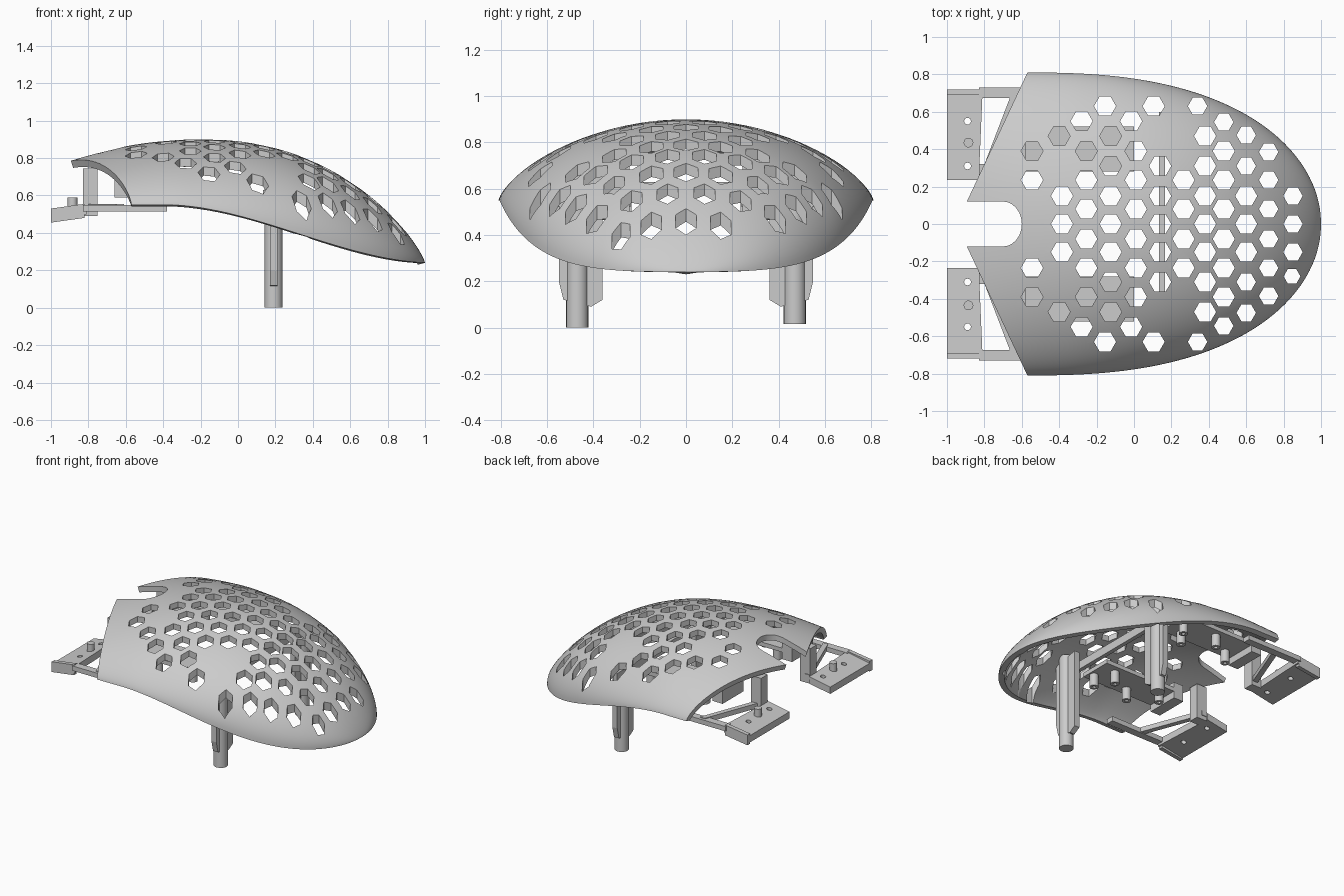
import bpy, bmesh, math
from mathutils import Matrix

old = bpy.data.objects.get("Cube")
if old:
    bpy.data.objects.remove(old, do_unlink=True)

grey = bpy.data.materials.new("light grey plastic")
grey.use_nodes = True
colour = (0.6, 0.6, 0.6, 1)
grey.diffuse_color = colour
grey.node_tree.nodes["Principled BSDF"].inputs["Base Color"].default_value = colour


def finish(name, bm):
    bmesh.ops.recalc_face_normals(bm, faces=bm.faces)
    mesh = bpy.data.meshes.new(name)
    bm.to_mesh(mesh)
    bm.free()
    mesh.materials.append(grey)
    obj = bpy.data.objects.new(name, mesh)
    bpy.context.collection.objects.link(obj)
    return obj


def smooth(obj):
    bpy.ops.object.select_all(action="DESELECT")
    obj.select_set(True)
    bpy.context.view_layer.objects.active = obj
    bpy.ops.object.shade_smooth_by_angle(angle=math.radians(30))


def add_prism(bm, outline, low, high, tilt=0):
    """Extrude an xy outline; tilt raises it along x."""
    rings = [[bm.verts.new((x, y, z + tilt * (x + 1))) for x, y in outline]
             for z in (low, high)]
    bm.faces.new(rings[0][::-1])
    bm.faces.new(rings[1])
    n = len(outline)
    for i in range(n):
        j = (i + 1) % n
        bm.faces.new((rings[0][i], rings[0][j], rings[1][j], rings[1][i]))


def circle(x, y, r, n=6):
    return [(x + r * math.cos(math.tau * i / n), y + r * math.sin(math.tau * i / n))
            for i in range(n)]


def prism(name, outline, low, high, tilt=0):
    bm = bmesh.new()
    add_prism(bm, outline, low, high, tilt)
    return finish(name, bm)


def box(x0, x1, y0, y1):
    return [(x0, y0), (x1, y0), (x1, y1), (x0, y1)]


def bake(obj):
    bpy.context.view_layer.update()
    graph = bpy.context.evaluated_depsgraph_get()
    mesh = bpy.data.meshes.new_from_object(obj.evaluated_get(graph))
    obj.modifiers.clear()
    obj.data = mesh


def cut(obj, cutter):
    mod = obj.modifiers.new("cut", "BOOLEAN")
    mod.operation = "DIFFERENCE"
    mod.solver = "EXACT"
    mod.object = cutter
    bake(obj)
    bpy.data.objects.remove(cutter, do_unlink=True)


# Shell form: plan half width, crown height and rim height along x
def half_width(x):
    t = max(0, (x + 0.57) / 1.57)
    return 0.81 * max(0, 1 - t ** 2.5) ** 0.5


def crown(x):
    if x < -0.2:
        return 0.9 - 0.23 * (x + 0.2) ** 2
    return 0.24 + 0.66 * max(0, 1 - ((x + 0.2) / 1.2) ** 2.2) ** 0.8


def rim(x):
    t = max(0, (x + 0.35) / 1.35)
    return 0.55 - 0.31 * (0.8 * t * t * (3 - 2 * t) + 0.2 * t)


def height(x, y):
    v = min(1, abs(y) / max(half_width(x), 1e-6))
    fullness = 0.69 - 0.19 * min(1, max(0, (x + 0.2) / 0.6))
    return rim(x) + (crown(x) - rim(x)) * (1 - v * v) ** fullness


# Domed shell
ROWS, COLS = 48, 48
bm = bmesh.new()
grid = []
for i in range(ROWS + 1):
    row = []
    for j in range(COLS + 1):
        v = math.sin(math.pi * (j / COLS - 0.5))
        start = -0.57 - 0.38 * (1 - abs(v))
        x = 1 - (1 - start) * (1 - i / ROWS) ** 1.7
        y = half_width(x) * v
        row.append(bm.verts.new((x, y, height(x, y))))
    grid.append(row)
for i in range(ROWS):
    for j in range(COLS):
        bm.faces.new((grid[i][j], grid[i + 1][j], grid[i + 1][j + 1], grid[i][j + 1]))
bmesh.ops.remove_doubles(bm, verts=bm.verts, dist=0.0005)
shell = finish("shell", bm)
if sum(p.normal.z for p in shell.data.polygons) < 0:
    shell.data.flip_normals()
solid = shell.modifiers.new("thickness", "SOLIDIFY")
solid.thickness = 0.04
solid.offset = -1
bake(shell)

# Hexagonal vents: x position and the y offsets on each side
vents = [
    (-0.545, (0.235, 0.39)), (-0.4, (0.47,)), (-0.385, (0, 0.15)),
    (-0.28, (0.55,)), (-0.255, (0.08, 0.235, 0.39)), (-0.155, (0.63,)),
    (-0.125, (0, 0.15, 0.31, 0.47)), (-0.015, (0.55,)),
    (0.01, (0.08, 0.235, 0.39)), (0.105, (0.63,)), (0.14, (0, 0.15, 0.31)),
    (0.265, (0.08, 0.235)), (0.34, (0.63,)), (0.38, (0, 0.15, 0.31, 0.47)),
    (0.48, (0.08, 0.235, 0.39, 0.545)), (0.6, (0, 0.15, 0.31, 0.475)),
    (0.72, (0.08, 0.235, 0.385)), (0.85, (0, 0.15)),
]
bm = bmesh.new()
for x, offsets in vents:
    for y in offsets:
        r = 0.059 if x < 0.7 and x + y < 0.9 else 0.052
        for side in ((1, -1) if y else (1,)):
            add_prism(bm, circle(x, side * y, r), 0, 1.2)
add_prism(bm, circle(0.845, -0.28, 0.045), 0, 1.2)
cut(shell, finish("vent_cutter", bm))

# Rounded notch in the front edge
notch = [(-1.2, -0.12)]
for i in range(13):
    a = math.pi * (i / 12 - 0.5)
    notch.append((-0.70 + 0.10 * math.cos(a), 0.12 * math.sin(a)))
notch.append((-1.2, 0.12))
cut(shell, prism("notch_cutter", notch, 0, 1.2))
smooth(shell)


def flip(points, side):
    return [(x, y * side) for x, y in points]


for side, label in ((1, "left"), (-1, "right")):
    # Tall support post with ribs
    top = height(0.19, 0.52) - 0.03
    smooth(prism(label + "_post", circle(0.19, 0.47 * side, 0.048, 20),
                 0.0 if side < 0 else 0.015, top))
    rib = [(0.36, top), (0.36, 0.12), (0.41, 0.09), (0.53, 0.12), (0.55, 0.2),
           (0.55, top - 0.04)]
    rib_obj = prism(label + "_post_rib", rib, -0.02, 0.02)
    rib_obj.data.transform(Matrix(((0, 0, 1, 0.19), (side, 0, 0, 0),
                                   (0, 1, 0, 0), (0, 0, 0, 1))))
    if side < 0:
        rib_obj.data.flip_normals()

    # Tilted switch plate with screw holes
    outline = flip([(-1, 0.235), (-0.83, 0.235), (-0.81, 0.70), (-0.81, 0.72),
                    (-1, 0.705)], side)
    plate = prism(label + "_front_plate", outline, 0.465, 0.515, 0.18)
    bm = bmesh.new()
    for y in (0.31, 0.55):
        add_prism(bm, circle(-0.89, y * side, 0.018, 16), 0, 1)
    cut(plate, finish("screw_cutter", bm))
    smooth(prism(label + "_plate_boss", circle(-0.885, 0.435 * side, 0.026, 16), 0.49, 0.59))
    prism(label + "_plate_lip", flip(box(-1, -0.82, 0.69, 0.72), side), 0.455, 0.53, 0.14)

    # Arm and upright joining the plate to the shell
    prism(label + "_arm", flip(box(-0.83, -0.38, 0.675, 0.73), side), 0.515, 0.55)
    prism(label + "_upright", flip(box(-0.83, -0.75, 0.245, 0.32), side), 0.49, 0.745)
    edge = [(-0.83, 0.24), (-0.79, 0.24), (-0.61, 0.71), (-0.65, 0.71)]
    prism(label + "_edge_rail", flip(edge, side), 0.52, 0.555)

    # Inner mounting plate, front housing and screw bosses under the shell
    prism(label + "_inner_plate", flip(box(-0.62, 0.0, 0.28, 0.52), side), 0.64, 0.67)
    prism(label + "_front_housing", flip(box(-0.66, -0.58, 0.28, 0.52), side), 0.59, 0.71)
    for n, (x, y) in enumerate(((-0.5, 0.34), (-0.32, 0.46), (-0.12, 0.34), (-0.04, 0.46))):
        boss = prism(f"{label}_boss_{n + 1}", circle(x, y * side, 0.03, 16), 0.55, 0.66)
        cut(boss, prism("boss_cutter", circle(x, y * side, 0.013, 12), 0.5, 0.6))
        smooth(boss)

# Brace between the posts
prism("cross_brace", box(0.135, 0.165, -0.55, 0.6), 0.57, 0.63)
